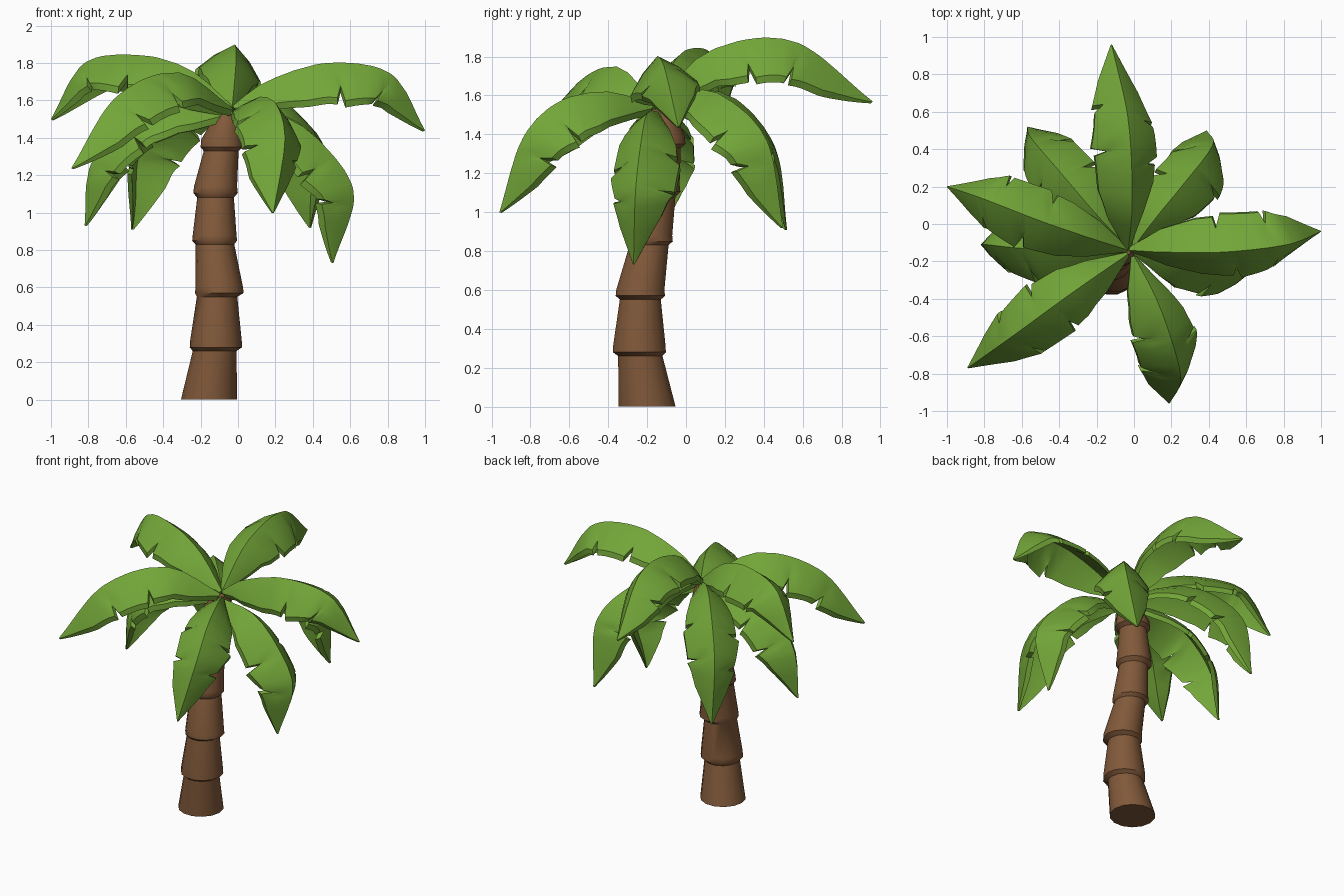
import bpy, bmesh, math
from mathutils import Vector

if "Cube" in bpy.data.objects:
    bpy.data.objects.remove(bpy.data.objects["Cube"])


def material(name, rgb):
    m = bpy.data.materials.new(name)
    m.diffuse_color = (*rgb, 1)
    m.use_nodes = True
    m.node_tree.nodes["Principled BSDF"].inputs["Base Color"].default_value = m.diffuse_color
    return m


GREEN = material("leaf green", (0.17, 0.38, 0.04))
BROWN = material("bark brown", (0.22, 0.10, 0.042))


def loft(name, rings, mat, angle):
    """Skin a list of equal-sized closed rings and cap both ends."""
    bm = bmesh.new()
    vs = [[bm.verts.new(p) for p in ring] for ring in rings]
    n = len(rings[0])
    for a, b in zip(vs, vs[1:]):
        for i in range(n):
            j = (i + 1) % n
            bm.faces.new((a[i], a[j], b[j], b[i]))
    bm.faces.new(vs[0][::-1])
    bm.faces.new(vs[-1])
    bmesh.ops.recalc_face_normals(bm, faces=bm.faces)
    me = bpy.data.meshes.new(name)
    bm.to_mesh(me)
    bm.free()
    me.materials.append(mat)
    ob = bpy.data.objects.new(name, me)
    bpy.context.collection.objects.link(ob)
    bpy.ops.object.select_all(action='DESELECT')
    ob.select_set(True)
    bpy.context.view_layer.objects.active = ob
    bpy.ops.object.shade_smooth_by_angle(angle=math.radians(angle))
    return ob


def lerp_table(table, t):
    for (t0, w0), (t1, w1) in zip(table, table[1:]):
        if t <= t1:
            return w0 + (w1 - w0) * (t - t0) / (t1 - t0)
    return table[-1][1]


def smooth_path(pts, steps=16):
    """Catmull-Rom curve through the points, returned as (fraction of length, point)."""
    p = [Vector(q) for q in pts]
    p = [2 * p[0] - p[1]] + p + [2 * p[-1] - p[-2]]
    out = []
    for a, b, c, d in zip(p, p[1:], p[2:], p[3:]):
        for k in range(steps):
            u = k / steps
            out.append(0.5 * (2 * b + (c - a) * u + (2 * a - 5 * b + 4 * c - d) * u * u
                              + (3 * b - a - 3 * c + d) * u ** 3))
    out.append(p[-2])
    dist = [0.0]
    for a, b in zip(out, out[1:]):
        dist.append(dist[-1] + (b - a).length)
    return [(s / dist[-1], q) for s, q in zip(dist, out)]


# Half-width along each side of a frond, with saw-tooth notches
SIDE_A = [(0, .015), (.14, .10), (.3, .15), (.47, .165), (.49, .11), (.51, .18), (.71, .14),
          (.73, .095), (.75, .145), (.86, .095), (1, .004)]
SIDE_B = [(0, .015), (.14, .10), (.3, .15), (.39, .16), (.41, .11), (.43, .175), (.63, .165),
          (.65, .11), (.67, .165), (.82, .115), (1, .004)]
STATIONS = sorted({t for t, _ in SIDE_A + SIDE_B} | {.07, .22, .57, .92, .96})


def frond(name, pts, roll=0.0, flip=False):
    """Folded leaf: roof-shaped section swept along its ridge."""
    path = smooth_path(pts)
    flat = Vector(pts[-1]) - Vector(pts[0])
    side = Vector((flat.y, -flat.x, 0)).normalized()
    left, right = (SIDE_B, SIDE_A) if flip else (SIDE_A, SIDE_B)
    rings = []
    for t in STATIONS:
        p = lerp_table(path, t)
        tan = (lerp_table(path, min(t + .04, 1)) - lerp_table(path, max(t - .04, 0))).normalized()
        up0 = side.cross(tan).normalized()
        s = side * math.cos(roll) - up0 * math.sin(roll)
        up = up0 * math.cos(roll) + side * math.sin(roll)
        wl, wr = lerp_table(left, t), lerp_table(right, t)
        top = [p + s * (x * w) - up * (d * w) for x, d, w in
               ((-1, .95, wl), (-.55, .43, wl), (0, 0, 0), (.55, .43, wr), (1, .95, wr))]
        thick = up * (.038 * min(1, .25 + 6 * (1 - t)))
        rings.append(top + [q - thick for q in reversed(top)])
    return loft(name, rings, GREEN, 32)


# Fronds, each given by points along the ridge from crown to tip
FRONDS = [
    ("frond_back", [(-.03, -.14, 1.57), (-.01, .12, 1.83), (-.03, .55, 1.88), (-.12, .96, 1.57)], .2),
    ("frond_right", [(-.03, -.14, 1.57), (.15, -.15, 1.70), (.48, -.15, 1.80), (.82, -.11, 1.74),
                     (1.0, -.04, 1.44)], .2),
    ("frond_left", [(-.03, -.14, 1.57), (-.25, -.07, 1.76), (-.51, .02, 1.84), (-.82, .14, 1.80),
                    (-1.0, .2, 1.5)], 0),
    ("frond_front_left", [(-.03, -.16, 1.56), (-.32, -.36, 1.75), (-.65, -.6, 1.62),
                          (-.89, -.77, 1.24)], 0),
    ("frond_front", [(0, -.17, 1.55), (.12, -.4, 1.62), (.21, -.65, 1.57), (.25, -.84, 1.38),
                     (.19, -.96, 1.0)], -.22),
    ("frond_low_right", [(0, -.15, 1.52), (.25, -.2, 1.51), (.45, -.23, 1.37), (.62, -.26, 1.1),
                         (.51, -.27, .73)], 0),
    ("frond_low_left", [(-.05, -.14, 1.54), (-.35, -.14, 1.58), (-.6, -.13, 1.5), (-.79, -.11, 1.25),
                        (-.82, -.11, .93)], 0),
    ("frond_back_right", [(0, -.12, 1.56), (.13, .05, 1.63), (.27, .22, 1.58), (.42, .42, 1.36),
                          (.39, .5, .92)], 0),
    ("frond_back_left", [(-.05, -.11, 1.56), (-.2, .05, 1.63), (-.38, .26, 1.58), (-.55, .46, 1.33),
                         (-.57, .52, .91)], 0),
]
for k, (name, pts, roll) in enumerate(FRONDS):
    frond(name, pts, roll, flip=k % 2 == 1)

# Leaning trunk of flared segments: (x, y, z, radius)
TRUNK = [(-.155, -.20, 0, .15), (-.125, -.235, .26, .117), (-.118, -.24, .28, .140),
         (-.118, -.24, .315, .138), (-.112, -.235, .55, .108), (-.10, -.235, .57, .130),
         (-.10, -.235, .60, .127), (-.123, -.19, .83, .103), (-.125, -.185, .85, .120),
         (-.125, -.185, .88, .117), (-.12, -.15, 1.08, .098), (-.12, -.145, 1.105, .119),
         (-.12, -.145, 1.14, .115), (-.09, -.118, 1.33, .093), (-.085, -.115, 1.35, .115),
         (-.085, -.115, 1.39, .112), (-.065, -.12, 1.49, .075), (-.06, -.12, 1.53, .055)]
N = 14
loft("trunk", [[(x + r * math.cos(2 * math.pi * i / N), y + r * math.sin(2 * math.pi * i / N), z)
                for i in range(N)] for x, y, z, r in TRUNK], BROWN, 40)
